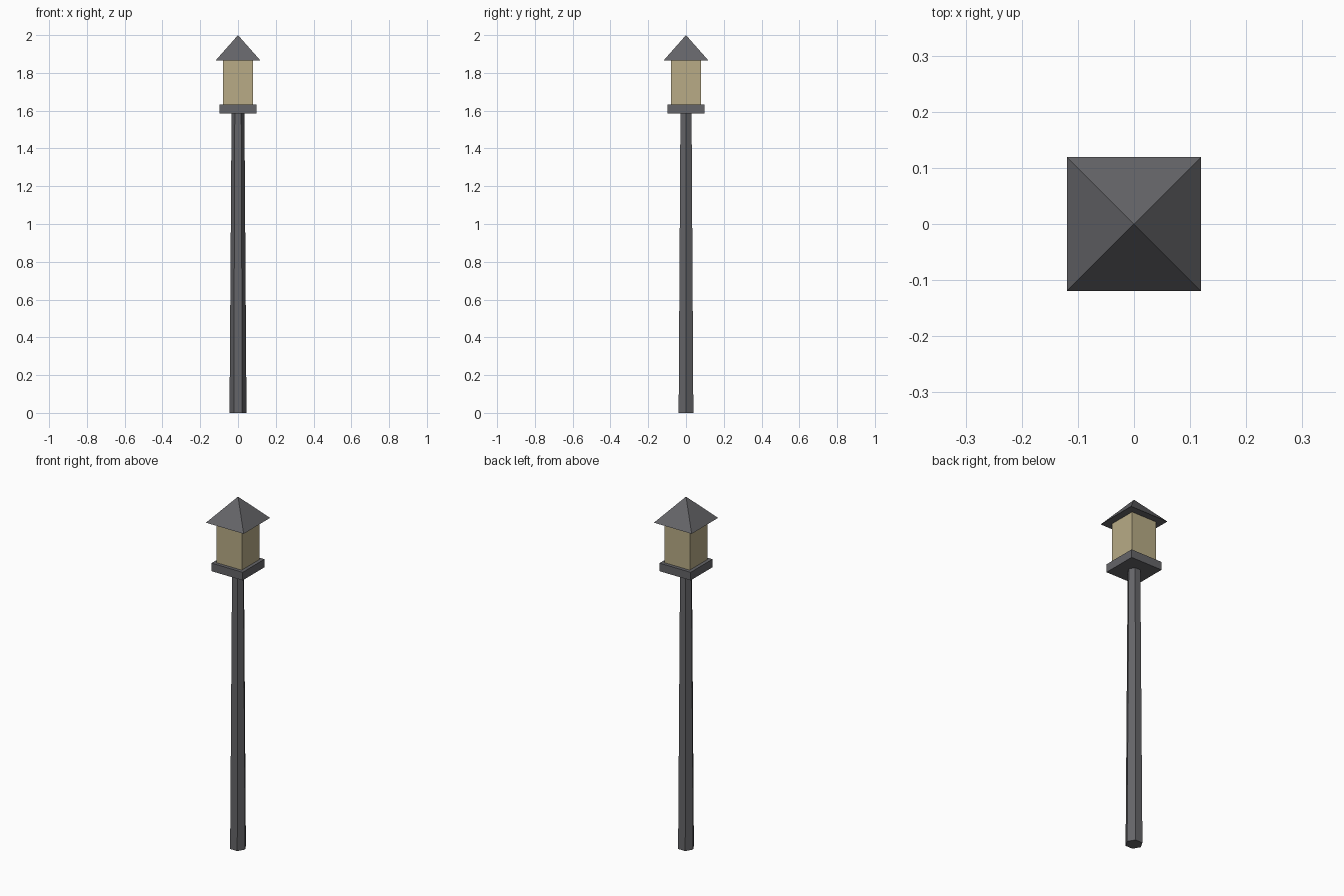
import bpy
import math

if "Cube" in bpy.data.objects:
    bpy.data.objects.remove(bpy.data.objects["Cube"])


def material(name, rgb):
    m = bpy.data.materials.new(name)
    m.diffuse_color = (*rgb, 1)
    m.use_nodes = True
    m.node_tree.nodes["Principled BSDF"].inputs["Base Color"].default_value = m.diffuse_color
    return m


iron = material("dark_iron", (0.13, 0.13, 0.14))
glass = material("warm_glass", (0.48, 0.41, 0.24))


def prism(name, sides, r_bottom, r_top, z0, z1, mat, turn=0.0):
    """Straight, tapered or pointed prism between two heights."""
    bpy.ops.mesh.primitive_cone_add(
        vertices=sides, radius1=r_bottom, radius2=r_top, depth=z1 - z0,
        location=(0, 0, (z0 + z1) / 2), rotation=(0, 0, turn))
    ob = bpy.context.object
    ob.name = name
    bpy.ops.object.transform_apply(location=False, rotation=True, scale=True)
    ob.data.materials.append(mat)
    return ob


def square(name, half_bottom, half_top, z0, z1, mat):
    k = math.sqrt(2)
    return prism(name, 4, half_bottom * k, half_top * k, z0, z1, mat, math.pi / 4)


# Tapered six-sided post with corners on the x axis
prism("post", 6, 0.045, 0.034, 0, 1.586, iron, math.pi / 6)
# Lantern: base plate, glass body and pyramid roof
square("lantern_base", 0.098, 0.098, 1.586, 1.632, iron)
square("lantern_glass", 0.079, 0.079, 1.632, 1.865, glass)
square("lantern_roof", 0.119, 0, 1.865, 2.0, iron)
